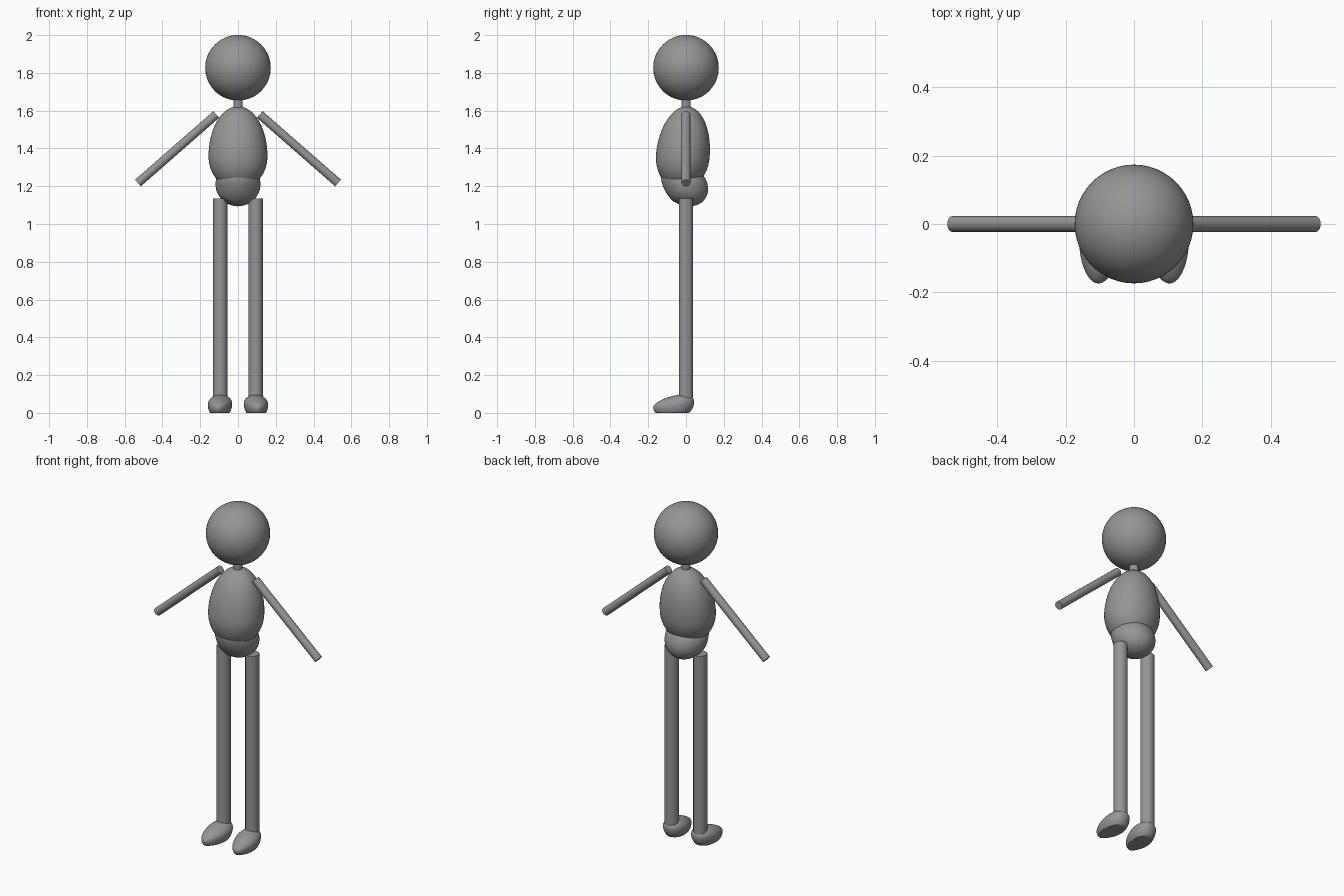
import bpy
import math
from mathutils import Vector

if "Cube" in bpy.data.objects:
    bpy.data.objects.remove(bpy.data.objects["Cube"])

# dark grey for every part
grey = bpy.data.materials.new("dark_grey")
grey.diffuse_color = (0.3, 0.3, 0.3, 1)
grey.use_nodes = True
grey.node_tree.nodes["Principled BSDF"].inputs["Base Color"].default_value = grey.diffuse_color


def ball(name, loc, scale, rot=(0, 0, 0)):
    bpy.ops.mesh.primitive_uv_sphere_add(segments=48, ring_count=32, radius=1,
                                         location=loc, rotation=rot)
    ob = bpy.context.object
    ob.name = name
    ob.scale = scale
    ob.data.materials.append(grey)
    bpy.ops.object.shade_smooth()
    return ob


def rod(name, a, b, radius):
    a, b = Vector(a), Vector(b)
    d = b - a
    bpy.ops.mesh.primitive_cylinder_add(vertices=32, radius=radius, depth=d.length,
                                        location=(a + b) / 2)
    ob = bpy.context.object
    ob.name = name
    ob.rotation_euler = d.to_track_quat('Z', 'Y').to_euler()
    ob.data.materials.append(grey)
    bpy.ops.object.shade_smooth_by_angle(angle=math.radians(40))
    return ob


# head and neck
ball("head", (0, 0, 1.827), (0.1735, 0.1735, 0.1735))
rod("neck", (0, 0, 1.58), (0, 0, 1.68), 0.025)

# egg-shaped torso: long upper half, short lower half, leaning slightly
torso = ball("torso", (0, -0.017, 1.36), (0.156, 0.142, 1), (math.radians(-6), 0, 0))
for v in torso.data.vertices:
    v.co.z *= 0.264 if v.co.z > 0 else 0.18

# tilted pelvis, narrowing towards the lower front
pelvis = ball("pelvis", (0, -0.01, 1.21), (0.119, 0.135, 0.1065), (math.radians(-34), 0, 0))
for v in pelvis.data.vertices:
    if v.co.y < 0 and v.co.z < 0:
        v.co.x *= 1 - 0.3 * v.co.y * v.co.z
        v.co.z *= 1 + 0.2 * v.co.y

# limbs, one set per side
for s, side in ((-1, "right"), (1, "left")):
    rod(side + "_arm", (s * 0.115, 0, 1.58), (s * 0.53, 0, 1.217), 0.0232)
    rod(side + "_leg", (s * 0.094, 0, 0.05), (s * 0.094, 0, 1.136), 0.038)

    # foot: tapered egg, rounded heel, flat sole
    foot = ball(side + "_foot", (s * 0.097, -0.065, 0), (1, 1, 1),
                (0, 0, s * math.radians(5)))
    for v in foot.data.vertices:
        x, t, z = v.co.x, v.co.y, v.co.z
        taper = 1 + 0.18 * t
        h = 0.047 if z > 0 else 0.075
        v.co = (x * 0.063 * taper, t * 0.109,
                max(0, 0.044 + 0.016 * t + z * h * taper))
    bpy.ops.object.shade_smooth_by_angle(angle=math.radians(40))
